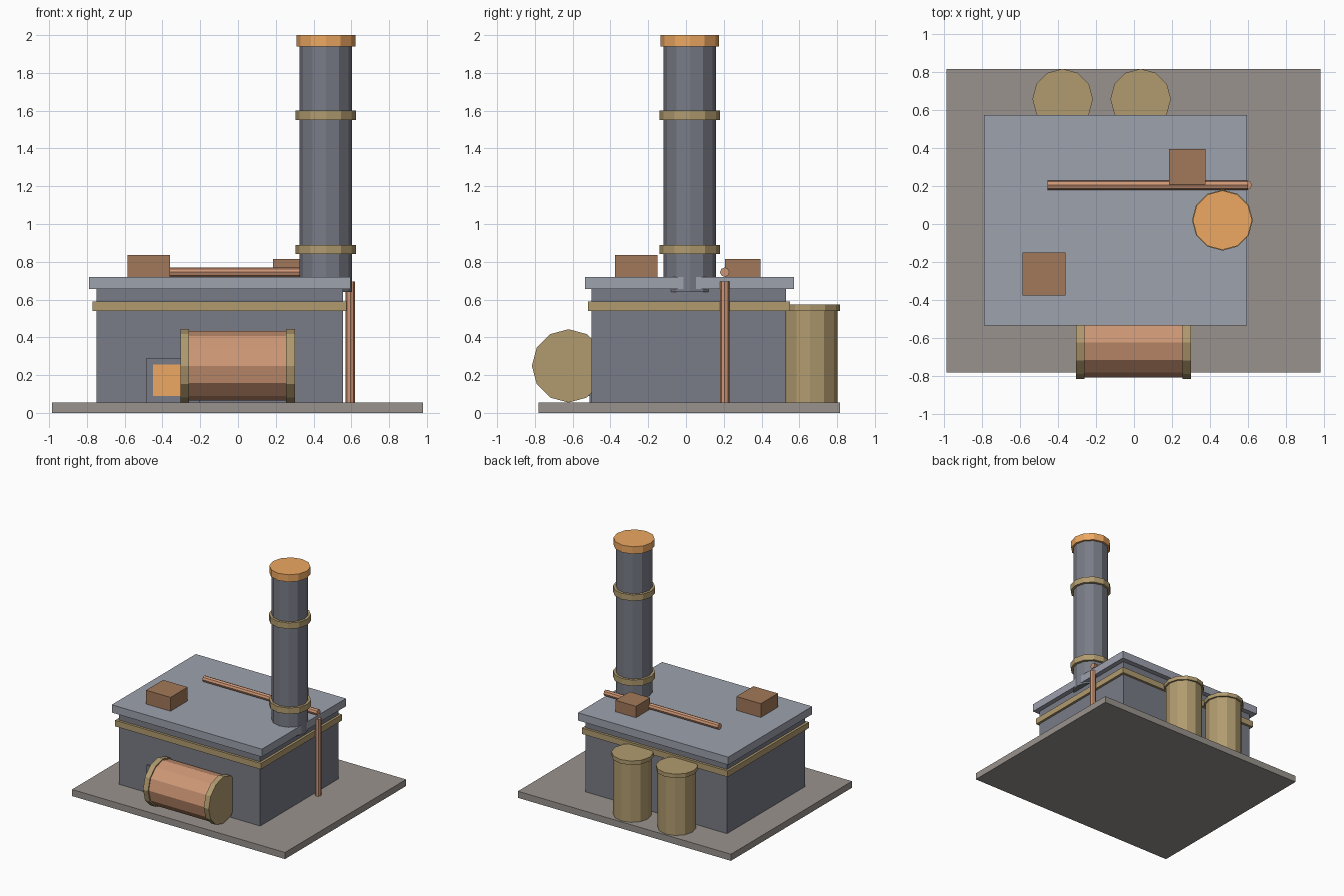
import bpy
from math import radians

if "Cube" in bpy.data.objects:
    bpy.data.objects.remove(bpy.data.objects["Cube"])


def material(name, r, g, b):
    m = bpy.data.materials.new(name)
    m.diffuse_color = (r, g, b, 1)
    m.use_nodes = True
    m.node_tree.nodes["Principled BSDF"].inputs["Base Color"].default_value = m.diffuse_color
    return m


STONE = material("stone", 0.32, 0.29, 0.27)
IRON = material("iron", 0.19, 0.20, 0.24)
ROOF = material("roof_metal", 0.34, 0.36, 0.42)
BRASS = material("brass", 0.44, 0.33, 0.16)
COPPER = material("copper", 0.62, 0.31, 0.18)
RUST = material("rust", 0.36, 0.19, 0.10)
GLOW = material("glow", 0.85, 0.39, 0.12)


def box(name, x, y, z, mat):
    """Box from (min, max) pairs on each axis."""
    bpy.ops.mesh.primitive_cube_add(size=1, location=[sum(p) / 2 for p in (x, y, z)])
    o = bpy.context.object
    o.name = name
    o.scale = [p[1] - p[0] for p in (x, y, z)]
    bpy.ops.object.transform_apply(location=False, rotation=False, scale=True)
    o.data.materials.append(mat)
    return o


def rod(name, axis, a, b, c0, c1, radius, mat, sides=12):
    """Upright (axis z, centre x=c0 y=c1) or lying (axis x, centre y=c0 z=c1) cylinder."""
    mid = (a + b) / 2
    upright = axis == "z"
    bpy.ops.mesh.primitive_cylinder_add(
        vertices=sides, radius=radius, depth=b - a,
        location=(c0, c1, mid) if upright else (mid, c0, c1),
        rotation=(0, 0 if upright else radians(90), 0))
    o = bpy.context.object
    o.name = name
    o.data.materials.append(mat)
    return o


# Ground slab and main housing
box("base_slab", (-0.985, 0.98), (-0.78, 0.815), (0, 0.055), STONE)
box("housing", (-0.75, 0.555), (-0.5, 0.53), (0.055, 0.66), IRON)
box("housing_trim", (-0.77, 0.575), (-0.52, 0.55), (0.54, 0.59), BRASS)
box("roof", (-0.79, 0.595), (-0.535, 0.572), (0.655, 0.72), ROOF)

# Chimney with bands and glowing cap
CX, CY = 0.465, 0.02
rod("chimney", "z", 0.64, 1.95, CX, CY, 0.139, IRON)
for i, z in enumerate((0.84, 1.55)):
    rod(f"chimney_band_{i + 1}", "z", z, z + 0.05, CX, CY, 0.16, BRASS)
rod("chimney_cap", "z", 1.94, 2.0, CX, CY, 0.156, GLOW)

# Lying boiler at the front with end rings
rod("boiler", "x", -0.29, 0.285, -0.622, 0.249, 0.184, COPPER)
for side, x in (("left", -0.305), ("right", 0.255)):
    rod(f"boiler_ring_{side}", "x", x, x + 0.046, -0.622, 0.249, 0.194, BRASS)

# Furnace door
box("furnace_frame", (-0.485, -0.2), (-0.512, -0.49), (0.055, 0.29), IRON)
box("furnace_glow", (-0.45, -0.235), (-0.518, -0.49), (0.09, 0.255), GLOW)

# Upright tanks at the back
for i, x in enumerate((-0.375, 0.035)):
    rod(f"tank_{i + 1}", "z", 0.055, 0.56, x, 0.657, 0.145, BRASS)
    rod(f"tank_lid_{i + 1}", "z", 0.54, 0.573, x, 0.657, 0.159, BRASS)

# Pipes
rod("roof_pipe", "x", -0.455, 0.6, 0.205, 0.745, 0.025, COPPER, 8)
rod("down_pipe", "z", 0.055, 0.695, 0.595, 0.205, 0.025, COPPER, 8)

# Roof vents
box("vent_front", (-0.585, -0.36), (-0.375, -0.15), (0.71, 0.835), RUST)
box("vent_back", (0.185, 0.375), (0.207, 0.395), (0.71, 0.815), RUST)
